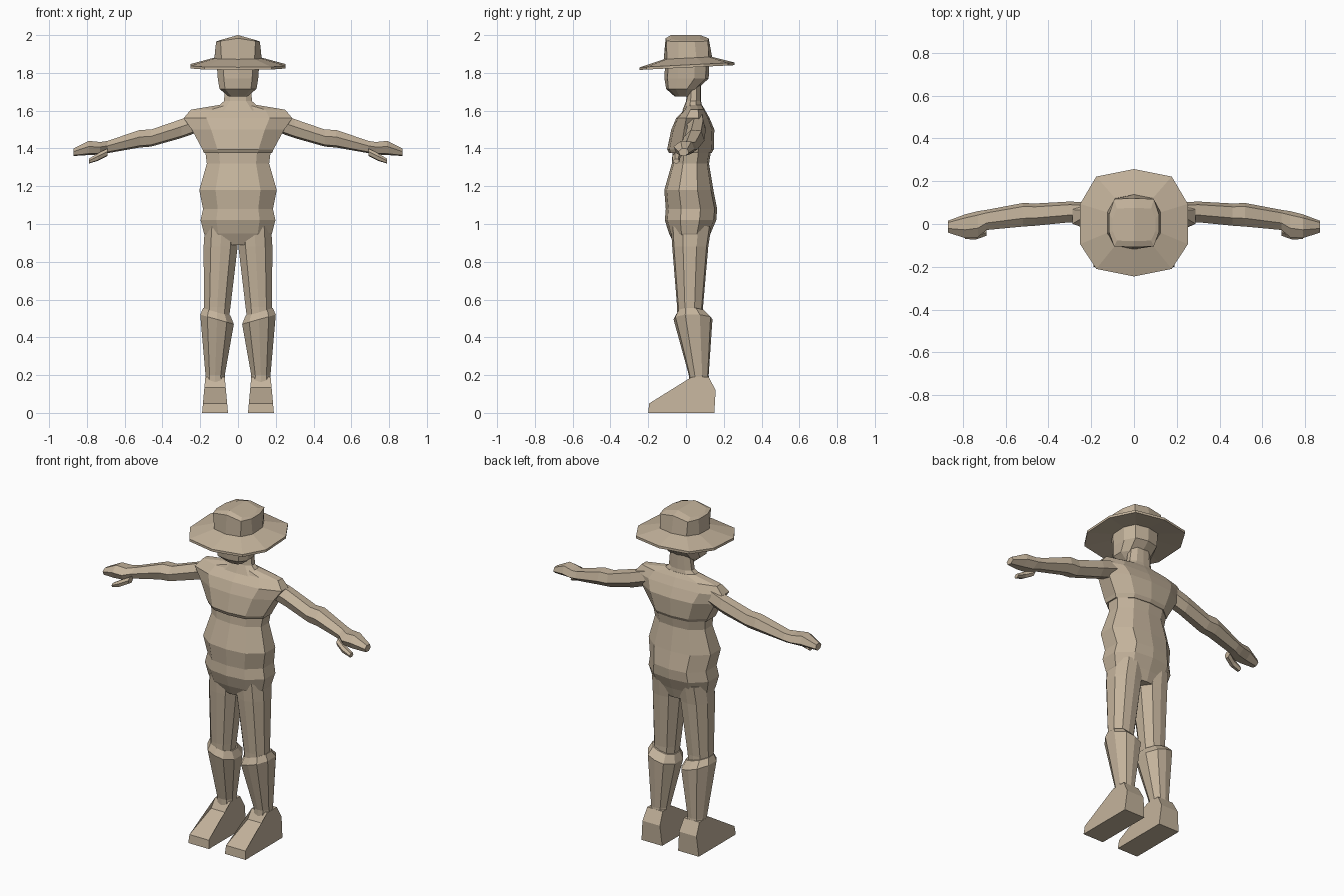
import bpy, bmesh
from mathutils import Vector

old = bpy.data.objects.get("Cube")
if old:
    bpy.data.objects.remove(old, do_unlink=True)

# One clay colour for the whole figure
TAN = (0.55, 0.45, 0.33, 1.0)
clay = bpy.data.materials.new("tan_clay")
clay.use_nodes = True
clay.diffuse_color = TAN
shader = clay.node_tree.nodes["Principled BSDF"]
shader.inputs["Base Color"].default_value = TAN
shader.inputs["Roughness"].default_value = 0.9

ROUND = (0.58, 0.9)
BRIM = (0.7, 0.86)
BOXY = (0.8, 0.97)


def section(z, left, right, front, back, corner=ROUND, tilt=0, ridge=0, lean=0):
    """Horizontal ten-sided ring, symmetric about its own middle."""
    cu, cv = corner
    half = [(0, -1), (cu, -cv), (1, -0.4), (1, 0.35), (cu, cv), (0, 1)]
    outline = half + [(-u, v) for u, v in reversed(half[1:-1])]
    ring = []
    for u, v in outline:
        x = (left + right) / 2 + u * (right - left) / 2
        y = (front + back) / 2 + v * (back - front) / 2
        ring.append(Vector((x, y, z + tilt * y + ridge * (1 - abs(u)) + lean * u)))
    return ring


def centred(z, width, front, back, **options):
    return section(z, -width, width, front, back, **options)


def limb_ring(x, front, back, low, high):
    """Upright six-sided ring for arms and hands."""
    outline = [(-1, 0.2), (-0.3, 1), (0.7, 0.9), (1, -0.2), (0.3, -1), (-0.7, -0.8)]
    return [Vector((x, (front + back) / 2 + u * (back - front) / 2,
                    (low + high) / 2 + v * (high - low) / 2)) for u, v in outline]


def loft(name, rings, side=1):
    """Skin a list of rings and close both ends."""
    bm = bmesh.new()
    loops = [[bm.verts.new((p.x * side, p.y, p.z)) for p in ring] for ring in rings]
    count = len(loops[0])
    for a, b in zip(loops, loops[1:]):
        for i in range(count):
            j = (i + 1) % count
            bm.faces.new((a[i], a[j], b[j], b[i]))
    for end in (loops[0], loops[-1]):
        middle = count // 2
        bm.faces.new(end[:middle + 1])
        bm.faces.new(end[middle:] + end[:1])
    bmesh.ops.recalc_face_normals(bm, faces=bm.faces)
    mesh = bpy.data.meshes.new(name)
    bm.to_mesh(mesh)
    bm.free()
    mesh.materials.append(clay)
    obj = bpy.data.objects.new(name, mesh)
    bpy.context.collection.objects.link(obj)
    return obj


# Belly and hips
loft("belly", [centred(*row) for row in (
    (.89, .15, -.06, .11), (.95, .18, -.09, .13), (1.02, .198, -.112, .16),
    (1.08, .185, -.107, .165), (1.18, .205, -.115, .145),
    (1.32, .165, -.075, .122), (1.4, .175, -.07, .135))])

# Chest panel with a small overhang, spreading out to the shoulders
loft("chest", [centred(*row) for row in (
    (1.375, .18, -.09, .135), (1.395, .188, -.1, .147), (1.5, .245, -.078, .15),
    (1.56, .288, -.052, .125), (1.605, .25, -.01, .1), (1.63, .1, .0, .085))])

# Neck and head
loft("neck", [centred(*row) for row in (
    (1.6, .13, -.02, .09), (1.65, .075, .0, .08), (1.74, .065, .01, .08))])
loft("head", [centred(*row, corner=BRIM) for row in (
    (1.675, .05, -.06, .03), (1.715, .098, -.105, .06),
    (1.77, .107, -.114, .12), (1.88, .115, -.11, .125))])

# Hat: one skin from under the brim up to the ridged crown
brim = [centred(*row, corner=BRIM, tilt=.05) for row in (
    (1.845, .11, -.11, .12), (1.828, .252, -.245, .257),
    (1.842, .252, -.245, .257), (1.878, .125, -.118, .138))]
crown = [centred(1.965, .116, -.108, .12, corner=BOXY, ridge=.018),
         centred(1.972, .1, -.08, .075, corner=BOXY, ridge=.028)]
loft("hat", brim + crown)

# Foot outline in side view: toe, instep, ankle, heel
FOOT = [(-.2, 0), (-.195, .05), (0, .135), (.03, .19), (.12, .19), (.157, .12), (.15, 0)]


def foot_side(base, slope):
    return [Vector((base + slope * z, y, z)) for y, z in FOOT]


for label, side in (("left", 1), ("right", -1)):
    # Trouser leg
    loft(label + "_leg", [section(*row) for row in (
        (.99, .0, .175, -.08, .135), (.88, .002, .182, -.073, .118),
        (.56, .04, .18, -.047, .09), (.48, .05, .175, -.045, .09))], side)
    # Boot shaft with a slanted top
    loft(label + "_boot", [
        section(.15, .07, .17, .015, .125),
        section(.2, .07, .172, .015, .12),
        section(.495, .022, .2, -.066, .14, lean=.025),
        section(.535, .04, .185, -.045, .1, lean=.02)], side)
    loft(label + "_foot", [foot_side(.053, .09), foot_side(.19, -.09)], side)
    # Arm running on into the closed hand
    loft(label + "_arm", [limb_ring(*row) for row in (
        (.2, .0, .1, 1.49, 1.59), (.3, .008, .105, 1.455, 1.555),
        (.46, -.008, .096, 1.41, 1.5), (.52, -.012, .098, 1.405, 1.498),
        (.69, -.028, .066, 1.375, 1.44), (.73, -.062, .06, 1.368, 1.434),
        (.79, -.066, .045, 1.365, 1.44), (.87, -.04, .015, 1.36, 1.4))], side)
    loft(label + "_thumb", [limb_ring(*row) for row in (
        (.69, -.055, -.01, 1.36, 1.4), (.74, -.073, -.03, 1.335, 1.375),
        (.79, -.07, -.035, 1.32, 1.345))], side)
